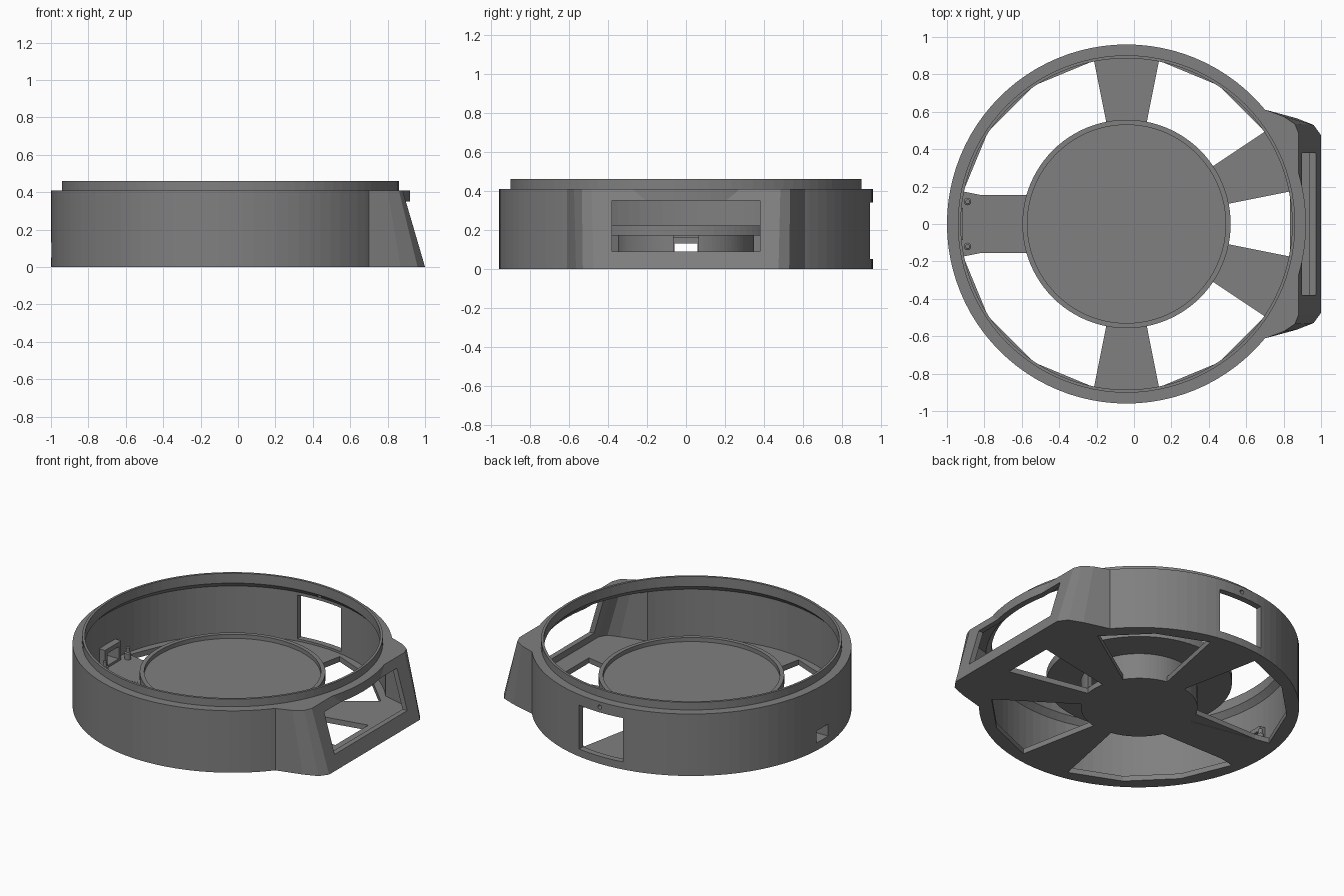
import bpy, bmesh, math
from mathutils import Vector

if "Cube" in bpy.data.objects:
    bpy.data.objects.remove(bpy.data.objects["Cube"])

CX = -0.04          # centre of the round body
SEG = 96
FLOOR = 0.035

grey = bpy.data.materials.new("mid_grey")
grey.diffuse_color = (0.215, 0.215, 0.215, 1)
grey.use_nodes = True
grey.node_tree.nodes["Principled BSDF"].inputs["Base Color"].default_value = grey.diffuse_color


def loft(name, rings):
    """Closed solid through stacked rings of equal point count."""
    bm = bmesh.new()
    rows = [[bm.verts.new(p) for p in ring] for ring in rings]
    n = len(rows[0])
    for a, b in zip(rows, rows[1:]):
        for i in range(n):
            j = (i + 1) % n
            bm.faces.new((a[i], a[j], b[j], b[i]))
    bm.faces.new(rows[0][::-1])
    bm.faces.new(rows[-1])
    bmesh.ops.recalc_face_normals(bm, faces=bm.faces)
    me = bpy.data.meshes.new(name)
    bm.to_mesh(me)
    bm.free()
    me.materials.append(grey)
    ob = bpy.data.objects.new(name, me)
    bpy.context.collection.objects.link(ob)
    return ob


def lathe(name, profile, cx=CX, cy=0, seg=SEG):
    return loft(name, [[(cx + r * math.cos(2 * math.pi * i / seg),
                         cy + r * math.sin(2 * math.pi * i / seg), z)
                        for i in range(seg)] for r, z in profile])


def prism(name, pts, z0, z1):
    return loft(name, [[(x, y, z) for x, y in pts] for z in (z0, z1)])


def box(name, x0, x1, y0, y1, z0, z1):
    return prism(name, [(x0, y0), (x1, y0), (x1, y1), (x0, y1)], z0, z1)


def combine(target, other, op):
    """Apply a boolean and remove the helper."""
    m = target.modifiers.new("bool", 'BOOLEAN')
    m.operation, m.object, m.solver = op, other, 'EXACT'
    bpy.context.view_layer.objects.active = target
    bpy.ops.object.modifier_apply(modifier=m.name)
    bpy.data.objects.remove(other, do_unlink=True)


def mirrored(half):
    """Half outline (y > 0, inner to outer) to a full closed outline."""
    return [(x, -y) for x, y in half] + [(x, y) for x, y in reversed(half)]


def slanted(name, low, high, z0, z1):
    return loft(name, [[(x, y, z) for x, y in mirrored(h)]
                       for h, z in ((low, z0), (high, z1))])


# Round body with stepped lip
body = lathe("round_housing", [(0.96, 0), (0.96, 0.41), (0.902, 0.41), (0.902, 0.46)])

# Sloping display bump on the right
bump = slanted("bump",
               [(0.4, 0.61), (0.705, 0.61), (0.87, 0.565), (0.96, 0.53), (1.0, 0.475)],
               [(0.4, 0.61), (0.705, 0.61), (0.80, 0.575), (0.86, 0.535), (0.88, 0.485)],
               0, 0.41)
combine(body, bump, 'UNION')

# Hollow interior, tapering in under the lip
combine(body, lathe("cut", [(0.92, FLOOR), (0.92, 0.36), (0.886, 0.395), (0.886, 0.6)]),
        'DIFFERENCE')
combine(body, slanted("cut",
                      [(0.5, 0.55), (0.68, 0.57), (0.85, 0.525), (0.925, 0.50), (0.955, 0.45)],
                      [(0.5, 0.55), (0.68, 0.57), (0.78, 0.54), (0.83, 0.50), (0.86, 0.45)],
                      FLOOR, 0.36), 'DIFFERENCE')

# Frame behind the small port
combine(body, box("port_frame", -0.98, -0.915, -0.085, 0.085, 0.02, 0.16), 'UNION')

# Floor openings between the spokes
STEP = 11.25
for a0, a1 in ((-1, 1), (3, 7), (9, 15), (-7, -3), (-15, -9)):
    n = (a1 - a0) // 2
    angs = [math.radians(STEP * (a0 + 2 * i)) for i in range(n + 1)]
    fine = [angs[0] + (angs[-1] - angs[0]) * i / 12 for i in range(13)]
    pts = [(CX + 0.89 * math.cos(a), 0.89 * math.sin(a)) for a in angs]
    pts += [(CX + 0.35 * math.cos(a), 0.35 * math.sin(a)) for a in reversed(fine)]
    combine(body, prism("cut", pts, -0.1, 0.05), 'DIFFERENCE')

# Display window, rear window and port
combine(body, box("cut", 0.75, 1.2, -0.38, 0.38, 0.09, 0.35), 'DIFFERENCE')
combine(body, box("cut", CX - 0.16, CX + 0.16, 0.8, 1.1, 0.05, 0.34), 'DIFFERENCE')
combine(body, box("cut", -1.1, -0.85, -0.06, 0.06, 0.05, 0.13), 'DIFFERENCE')

# Small screw hole above the rear window
hole = loft("cut", [[(CX + 0.014 * math.cos(i * math.pi / 8), y,
                      0.375 + 0.014 * math.sin(i * math.pi / 8))
                     for i in range(16)] for y in (0.8, 1.1)])
combine(body, hole, 'DIFFERENCE')

# Board plate on the left spoke, with two pins
box("board_plate", -0.86, -0.36, -0.155, 0.155, 0.001, FLOOR - 0.001)
for s, side in ((1, "rear"), (-1, "front")):
    lathe("board_pin_" + side, [(0.02, 0.02), (0.02, 0.075), (0.012, 0.08), (0.012, 0.11)],
          -0.89, s * 0.12, 16)

# Hub tube with a cable slot
hub = lathe("hub_tube", [(0.35, FLOOR - 0.005), (0.35, 0.172)])
combine(hub, lathe("cut", [(0.32, -0.1), (0.32, 0.3)]), 'DIFFERENCE')
combine(hub, box("cut", -0.6, 0.6, -0.065, 0.065, -0.1, 0.3), 'DIFFERENCE')

# Raised round tray
tray = lathe("round_tray", [(0.557, 0.17), (0.557, 0.222)])
combine(tray, lathe("cut", [(0.53, 0.195), (0.53, 0.3)]), 'DIFFERENCE')
